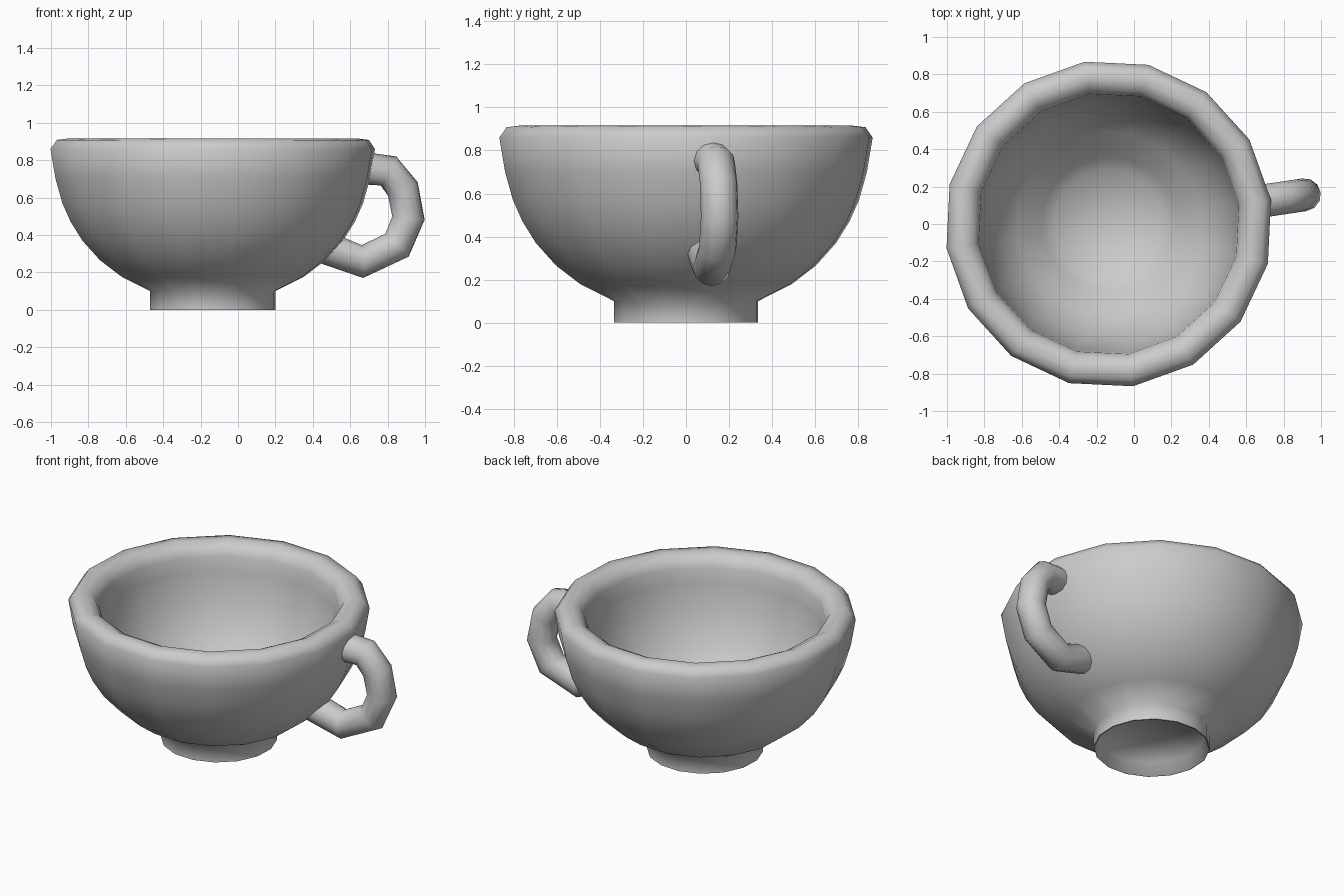
import bpy, bmesh, math
from mathutils import Vector

if "Cube" in bpy.data.objects:
    bpy.data.objects.remove(bpy.data.objects["Cube"])

CX = -0.135                  # bowl axis
TURN = math.radians(8.5)     # whole cup is turned slightly
SIDES = 16
TUBE = 12


def finish(name, bm, angle):
    bmesh.ops.recalc_face_normals(bm, faces=bm.faces)
    mesh = bpy.data.meshes.new(name)
    bm.to_mesh(mesh)
    bm.free()
    obj = bpy.data.objects.new(name, mesh)
    bpy.context.collection.objects.link(obj)
    obj.location.x = CX
    obj.rotation_euler.z = TURN
    bpy.ops.object.select_all(action='DESELECT')
    obj.select_set(True)
    bpy.context.view_layer.objects.active = obj
    bpy.ops.object.shade_smooth_by_angle(angle=math.radians(angle))
    return obj


def skin(bm, rings):
    for a, b in zip(rings, rings[1:]):
        n = len(a)
        for i in range(n):
            j = (i + 1) % n
            bm.faces.new((a[i], a[j], b[j], b[i]))


def fan(bm, ring, point):
    tip = bm.verts.new(point)
    for i in range(len(ring)):
        bm.faces.new((ring[i], ring[(i + 1) % len(ring)], tip))


# Bowl: hollow foot, outer wall, rolled rim and inner wall as one lathe profile (radius, z)
profile = [(0.31, 0.08), (0.33, 0), (0.338, 0), (0.338, 0.1), (0.495, 0.178),
           (0.61, 0.265), (0.705, 0.37), (0.768, 0.47), (0.813, 0.57),
           (0.85, 0.7), (0.877, 0.86), (0.843, 0.908), (0.78, 0.916),
           (0.728, 0.89), (0.703, 0.84), (0.695, 0.75), (0.665, 0.58),
           (0.6, 0.42), (0.5, 0.28), (0.36, 0.18), (0.3, 0.1)]
bm = bmesh.new()
rings = []
for r, z in profile:
    rings.append([bm.verts.new((r * math.cos(math.tau * i / SIDES),
                                r * math.sin(math.tau * i / SIDES), z))
                  for i in range(SIDES)])
skin(bm, rings)
fan(bm, rings[0], (0, 0, 0.08))
fan(bm, rings[-1], (0, 0, 0.09))
finish("bowl", bm, 80)

# Handle: tube along a path in the radial plane, ends sunk in the wall
path = [Vector(p) for p in [(0.78, 0, 0.76), (0.95, 0, 0.742), (1.028, 0, 0.645),
                            (1.058, 0, 0.49), (0.996, 0, 0.345),
                            (0.809, 0, 0.258), (0.6, 0, 0.335)]]
bm = bmesh.new()
rings = []
for i, p in enumerate(path):
    before = (p - path[max(i - 1, 0)]).normalized()
    after = (path[min(i + 1, len(path) - 1)] - p).normalized()
    tangent = (before + after).normalized()
    side = Vector((0, 1, 0))
    up = tangent.cross(side)
    ring = []
    for k in range(TUBE):
        a = math.tau * k / TUBE
        ring.append(bm.verts.new(p + 0.088 * (math.cos(a) * up + math.sin(a) * side)))
    rings.append(ring)
skin(bm, rings)
bm.faces.new(rings[0])
bm.faces.new(rings[-1])
finish("handle", bm, 65)
